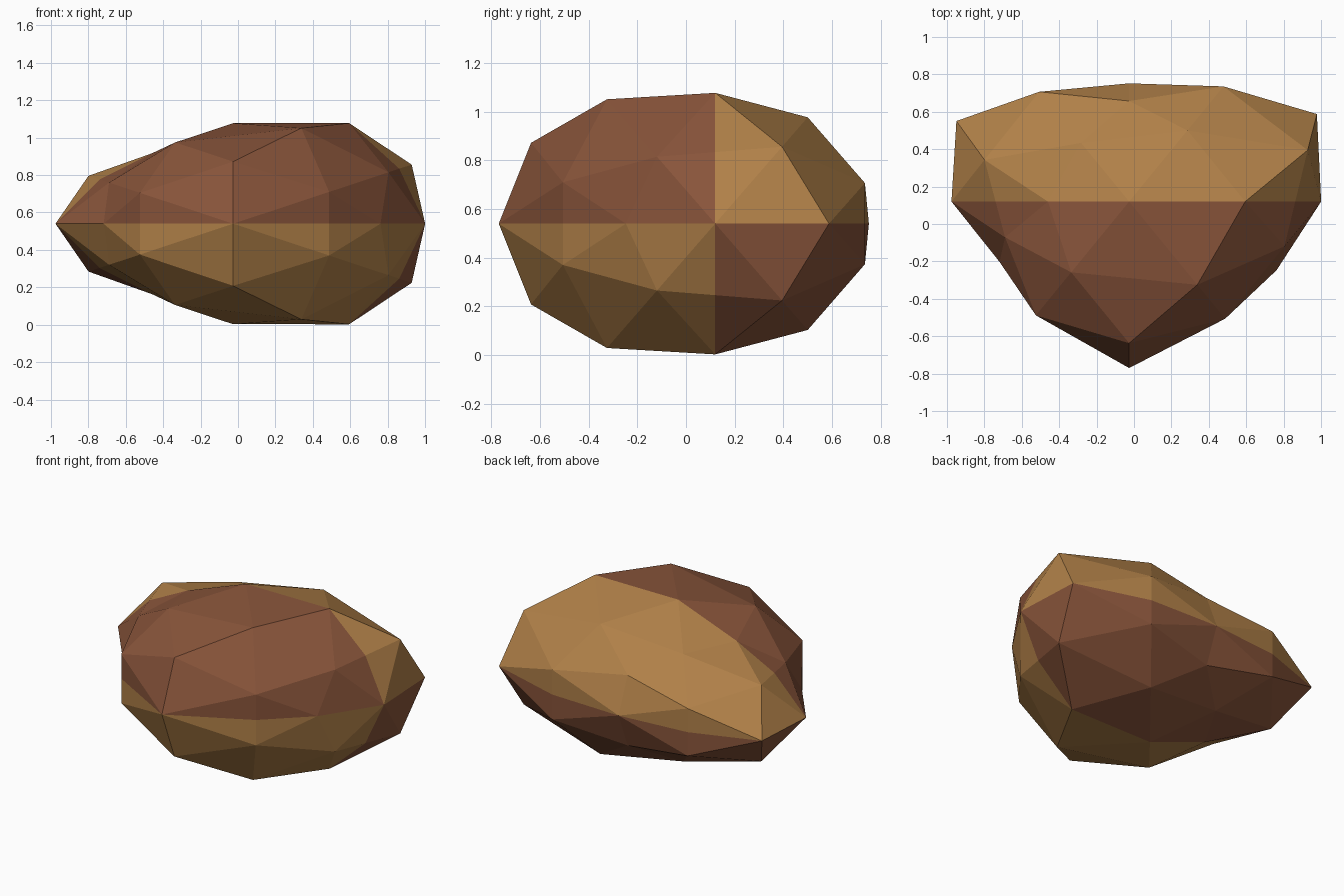
import bpy, bmesh, math
from mathutils import Vector

if "Cube" in bpy.data.objects:
    bpy.data.objects.remove(bpy.data.objects["Cube"])

CENTRE = Vector((-0.026, 0.12, 0.54))     # where the colour planes cross
RADII = Vector((1.18, 0.89, 0.632))       # undented ellipsoid
A = 1 / math.sqrt(1 + ((1 + 5 ** 0.5) / 2) ** 2)
B = A * (1 + 5 ** 0.5) / 2


def dent(p):
    """Radial factor of a corner of the base icosahedron (z-symmetric)."""
    x, y, z = p
    if abs(y) < 0.01:                     # top and bottom corners
        return 1.0 if x > 0 else 0.70
    if abs(x) < 0.01:                     # front and back corners
        return 1.0 if y < 0 else 0.71
    if x > 0:                             # side corners
        return 1.0 if y > 0 else 0.785
    return 0.92 if y > 0 else 0.69


def material(name, colour):
    m = bpy.data.materials.new(name)
    m.diffuse_color = (*colour, 1)
    m.use_nodes = True
    m.node_tree.nodes["Principled BSDF"].inputs["Base Color"].default_value = m.diffuse_color
    return m


# base icosahedron corners and the midpoints of its edges
corners = [Vector(p) for s in (1, -1) for t in (1, -1)
           for p in ((s * A, 0, t * B), (s * B, t * A, 0), (0, s * B, t * A))]
points = [(p, dent(p)) for p in corners]
for i, p in enumerate(corners):
    for q in corners[i + 1:]:
        if (p - q).length < 1.2:
            f = (dent(p) + dent(q)) / 2
            if 0.785 in (dent(p), dent(q)):
                f = 0.87
            points.append(((p + q).normalized(), f))

# round hull first for clean triangles, then dent each vertex
bm = bmesh.new()
for p, f in points:
    bm.verts.new(p)
bmesh.ops.convex_hull(bm, input=bm.verts)
for v in bm.verts:
    f = min(points, key=lambda pf: (pf[0] - v.co).length)[1]
    v.co = v.co * RADII * f
bmesh.ops.recalc_face_normals(bm, faces=bm.faces)

# split along the two colour planes, then colour opposite quadrants alike
for normal in ((0, 1, 0), (0, 0, 1)):
    bmesh.ops.bisect_plane(bm, geom=bm.verts[:] + bm.edges[:] + bm.faces[:],
                           dist=1e-4, plane_co=(0, 0, 0), plane_no=normal)
for f in bm.faces:
    c = f.calc_center_median()
    f.material_index = 0 if c.y * c.z > 0 else 1
    f.smooth = False
bmesh.ops.translate(bm, verts=bm.verts, vec=CENTRE)

mesh = bpy.data.meshes.new("stone")
bm.to_mesh(mesh)
bm.free()
mesh.materials.append(material("golden tan", (0.434, 0.216, 0.065)))
mesh.materials.append(material("red brown", (0.25, 0.09, 0.043)))
stone = bpy.data.objects.new("stone", mesh)
bpy.context.collection.objects.link(stone)
